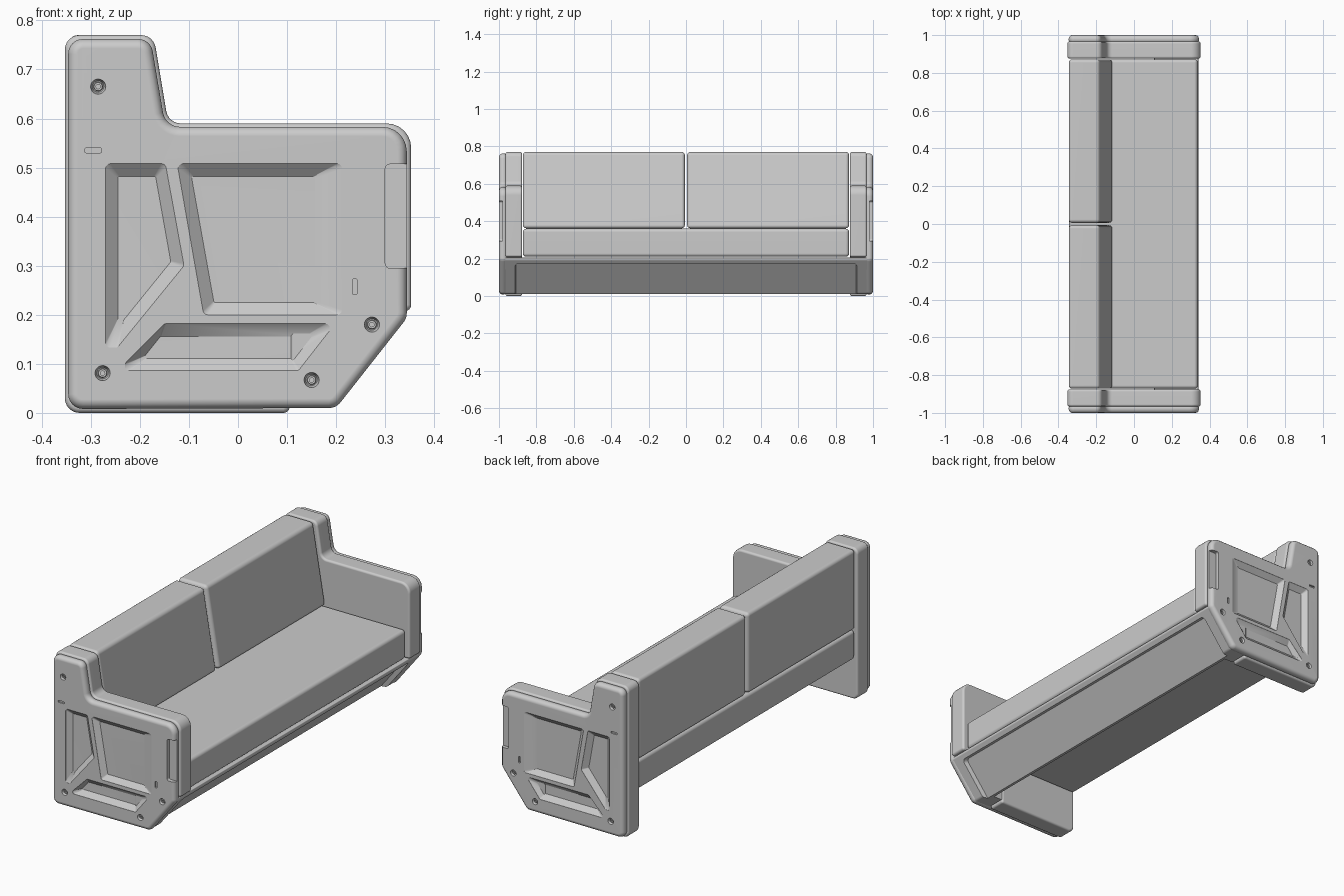
import bpy, bmesh, math
from mathutils import Vector

if "Cube" in bpy.data.objects:
    bpy.data.objects.remove(bpy.data.objects["Cube"])


def rounded(pts, radii, n=6):
    """2D polygon with every corner replaced by an arc."""
    if not isinstance(radii, (list, tuple)):
        radii = [radii] * len(pts)
    out = []
    for i, r in enumerate(radii):
        p = Vector(pts[i])
        a = (Vector(pts[i - 1]) - p).normalized()
        b = (Vector(pts[(i + 1) % len(pts)]) - p).normalized()
        half = a.angle(b) / 2
        c = p + (a + b).normalized() * r / math.sin(half)
        t = r / math.tan(half)
        s, e = (p + a * t - c).normalized(), (p + b * t - c).normalized()
        out += [c + s.slerp(e, k / n) * r for k in range(n + 1)]
    return out


def circle(x, z, r, n=20):
    return [(x + r * math.cos(2 * math.pi * k / n), z + r * math.sin(2 * math.pi * k / n)) for k in range(n)]


def loft(name, rings):
    """Closed skin through rings of 3D points, capped at both ends."""
    bm = bmesh.new()
    vs = [[bm.verts.new(p) for p in ring] for ring in rings]
    for a, b in zip(vs, vs[1:]):
        for i in range(len(a)):
            bm.faces.new((a[i - 1], a[i], b[i], b[i - 1]))
    bm.faces.new(vs[0])
    bm.faces.new(vs[-1])
    bmesh.ops.recalc_face_normals(bm, faces=bm.faces[:])
    me = bpy.data.meshes.new(name)
    bm.to_mesh(me)
    bm.free()
    ob = bpy.data.objects.new(name, me)
    bpy.context.collection.objects.link(ob)
    return ob


def layers(name, *steps):
    """Loft of (xz outline, y) steps."""
    return loft(name, [[(p[0], y, p[1]) for p in poly] for poly, y in steps])


def apply(ob, kind, **props):
    bpy.context.view_layer.objects.active = ob
    m = ob.modifiers.new(kind, kind)
    for k, v in props.items():
        setattr(m, k, v)
    bpy.ops.object.modifier_apply(modifier=m.name)


def bevel(ob, width, segments=4):
    apply(ob, 'BEVEL', width=width, segments=segments, limit_method='ANGLE',
          angle_limit=math.radians(40), use_clamp_overlap=False)


def cut(ob, cutters):
    for c in cutters:
        apply(ob, 'BOOLEAN', operation='DIFFERENCE', solver='EXACT', object=c)
        bpy.data.objects.remove(c)


def finish(ob, mirror=True):
    if mirror:
        apply(ob, 'MIRROR', use_axis=(False, True, False))
    bpy.ops.object.select_all(action='DESELECT')
    ob.select_set(True)
    bpy.context.view_layer.objects.active = ob
    bpy.ops.object.shade_smooth_by_angle(angle=math.radians(32))
    apply(ob, 'WEIGHTED_NORMAL', keep_sharp=True)


# Seat cushion
seat = layers("seat_cushion", *[([(-.343, .21), (.337, .21), (.337, .36), (-.343, .36)], y) for y in (-.872, .872)])
bevel(seat, .018)
finish(seat, False)

# Pair of back cushions with a sloped front
back = [(-.345, .362), (-.113, .362), (-.183, .77), (-.345, .77)]
cushions = layers("back_cushions", (back, -.872), (back, -.006))
bevel(cushions, .018)
finish(cushions)

# Padded arms, wrapping round the end panels
pad = rounded([(-.353, 0), (-.353, .77), (-.172, .77), (-.142, .59), (.353, .59), (.353, .208), (.105, .208), (.105, 0)],
              [.03, .03, .03, .03, .05, .012, .012, .012])
arms = layers("padded_arms", (pad, -.966), (pad, -.876))
bevel(arms, .011)
finish(arms)

# Hard end panels
outline = rounded([(-.346, .008), (-.346, .762), (-.178, .762), (-.148, .583), (.344, .583), (.344, .193), (.2, .01)],
                  [.03, .03, .03, .035, .05, .03, .03])
panel = layers("end_panels", (outline, -1), (outline, -.955))
bevel(panel, .019, 3)

# Pockets with sloping walls: (rim, floor)
pockets = [
    ([(-.27, .508), (-.148, .508), (-.11, .3), (-.246, .133), (-.27, .133)],
     [(-.245, .482), (-.168, .482), (-.137, .308), (-.234, .188), (-.245, .188)]),
    ([(-.124, .508), (.212, .508), (.212, .2), (-.07, .2)],
     [(-.095, .482), (.157, .482), (.157, .225), (-.049, .225)]),
    ([(-.15, .182), (.198, .182), (.123, .086), (-.245, .086)],
     [(-.158, .156), (.143, .156), (.108, .111), (-.194, .111)])]
cutters = []
for rim, floor in pockets:
    rim, floor = rounded(rim, .01, 4), rounded(floor, .004, 4)
    cutters.append(layers("pocket", (rim, -1.01), (rim, -.9995), (floor, -.977)))

# Grip slot on the front edge and two small slots
for x0, x1, z0, z1, r, depth in ((.3, .38, .295, .507, .01, .02), (-.312, -.278, .53, .54, .003, .008),
                                 (.233, .243, .241, .273, .003, .008)):
    s = rounded([(x0, z0), (x1, z0), (x1, z1), (x0, z1)], r)
    cutters.append(layers("slot", (s, -1.01), (s, -1 + depth)))

# Countersunk screw holes
screws = [(-.285, .665), (-.276, .081), (.15, .067), (.273, .18)]
for x, z in screws:
    cutters.append(layers("hole", (circle(x, z, .0155), -1.01), (circle(x, z, .0155), -.9995),
                          (circle(x, z, .0115), -.984)))
cut(panel, cutters)
finish(panel)

# Screw heads with a sunken centre
for i, (x, z) in enumerate(screws):
    head = layers(f"screw_{i + 1}", *[(circle(x, z, r), y) for r, y in
                  ((.0095, -.975), (.0095, -.992), (.0082, -.994), (.0045, -.994), (.0045, -.988))])
    finish(head)

# Front beam under the seat
section = rounded([(.107, .012), (.107, .205), (.341, .205), (.341, .192), (.198, .012)],
                  [.004, .004, .004, .008, .02])
beam = layers("front_beam", (section, -.982), (section, .982))
bevel(beam, .008, 3)

# Recess in its sloped face, open at the bottom
top = Vector((.341, 0, .192))
down = Vector((-.143, 0, -.18)).normalized()
out = Vector((.18, 0, -.143)).normalized()


def slope_ring(half, t0, depth):
    pts = rounded([(-half, t0), (half, t0), (half, .35), (-half, .35)], .02)
    return [top + down * t + out * depth + Vector((0, y, 0)) for y, t in pts]


recess = loft("recess", [slope_ring(.914, .024, .08), slope_ring(.914, .024, 0), slope_ring(.908, .032, -.022)])
hollow_profile = [(.09, -.05), (.108, -.05), (.279, .17), (.09, .17)]
hollow = layers("hollow", (hollow_profile, -.876), (hollow_profile, .876))
cut(beam, [recess, hollow])
finish(beam, False)
